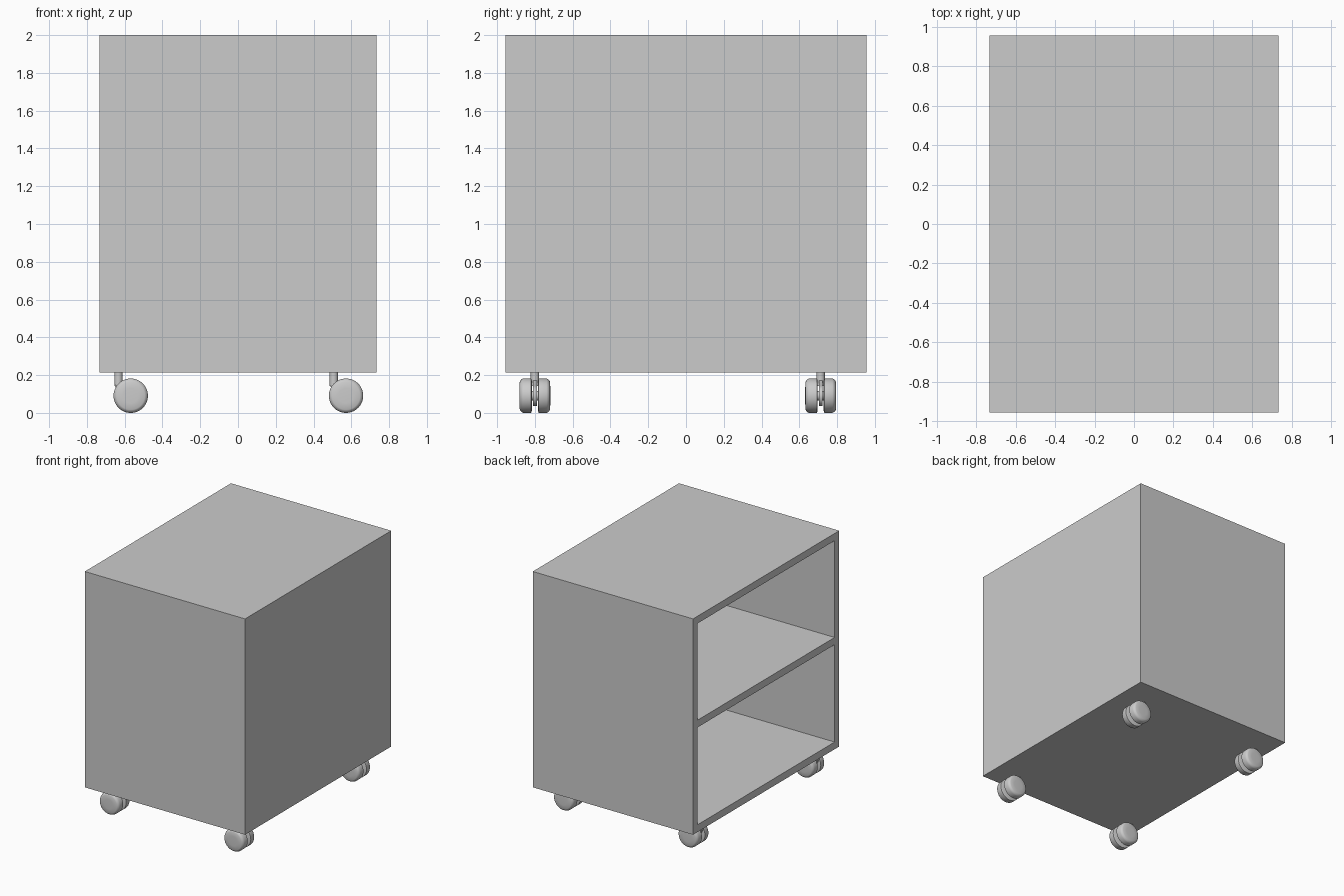
import bpy, bmesh
from math import cos, sin, radians, pi

if "Cube" in bpy.data.objects:
    bpy.data.objects.remove(bpy.data.objects["Cube"])

X, Y, T = 0.733, 0.955, 0.06      # half width, half length, board thickness
Z0, Z1 = 0.215, 2.0               # bottom and top of the cabinet
WR, WZ = 0.091, 0.091             # wheel radius and axle height


def finish(name, bm, smooth=False):
    bmesh.ops.recalc_face_normals(bm, faces=bm.faces[:])
    me = bpy.data.meshes.new(name)
    bm.to_mesh(me)
    bm.free()
    ob = bpy.data.objects.new(name, me)
    bpy.context.collection.objects.link(ob)
    if smooth:
        bpy.ops.object.select_all(action='DESELECT')
        ob.select_set(True)
        bpy.context.view_layer.objects.active = ob
        bpy.ops.object.shade_smooth_by_angle(angle=radians(35))
    return ob


def board(name, x0, x1, y0, y1, z0, z1):
    bm = bmesh.new()
    bmesh.ops.create_cube(bm, size=1)
    for v in bm.verts:
        v.co = ((x0 + x1) / 2 + v.co.x * (x1 - x0),
                (y0 + y1) / 2 + v.co.y * (y1 - y0),
                (z0 + z1) / 2 + v.co.z * (z1 - z0))
    return finish(name, bm)


def lathe_y(bm, profile, cx, cy, cz, n=48):
    """Closed solid of revolution about y from (radius, y) pairs."""
    rings = [[bm.verts.new((cx + r * cos(2 * pi * i / n), cy + y,
                            cz + r * sin(2 * pi * i / n))) for i in range(n)]
             for r, y in profile]
    for a, b in zip(rings, rings[1:]):
        for i in range(n):
            j = (i + 1) % n
            bm.faces.new((a[i], a[j], b[j], b[i]))
    bm.faces.new(rings[0])
    bm.faces.new(rings[-1])


# Cabinet boards, open on the -x side
yi = Y - T
board("top_board", -X, X, -Y, Y, Z1 - T, Z1)
board("front_panel", -X, X, -Y, -yi, Z0, Z1 - T)
board("rear_panel", -X, X, yi, Y, Z0, Z1 - T)
board("bottom_board", -X, X, -yi, yi, Z0, Z0 + T)
board("closed_side_panel", X - T, X, -yi, yi, Z0 + T, Z1 - T)
board("shelf", -X, X - T, -yi, yi, 1.08, 1.14)

# Twin-wheel casters, all trailing towards +x
wheel_profile = [(0.08, 0.016), (WR, 0.020), (WR, 0.062), (0.087, 0.070),
                 (0.080, 0.077), (0.074, 0.080), (0.04, 0.082)]


def caster(tag, cx, cy):
    # wheels
    for side, s in (("front", -1), ("rear", 1)):
        bm = bmesh.new()
        lathe_y(bm, [(r, s * y) for r, y in wheel_profile], cx, cy, WZ)
        finish(f"caster_wheel_{side}_{tag}", bm, True)
    # axle
    bm = bmesh.new()
    lathe_y(bm, [(0.025, -0.025), (0.025, 0.025)], cx, cy, WZ, 24)
    finish(f"caster_axle_{tag}", bm, True)
    # central fork plate reaching back to the stem
    pts = [(0.055 * cos(radians(a)), 0.055 * sin(radians(a)))
           for a in range(-150, 81, 10)]
    pts += [(-0.042, 0.08), (-0.087, 0.06)]
    bm = bmesh.new()
    f = bm.faces.new([bm.verts.new((cx + x, cy - 0.01, WZ + z)) for x, z in pts])
    ext = bmesh.ops.extrude_face_region(bm, geom=[f])
    bmesh.ops.translate(bm, vec=(0, 0.02, 0),
                        verts=[g for g in ext["geom"] if isinstance(g, bmesh.types.BMVert)])
    finish(f"caster_fork_{tag}", bm, True)
    # stem
    bm = bmesh.new()
    bmesh.ops.create_cone(bm, cap_ends=True, segments=32, radius1=0.022,
                          radius2=0.022, depth=Z0 - 0.142)
    bmesh.ops.translate(bm, vec=(cx - 0.065, cy, (Z0 + 0.142) / 2), verts=bm.verts[:])
    finish(f"caster_stem_{tag}", bm, True)


for xn, cx in (("left", -0.568), ("right", 0.572)):
    for yn, cy in (("front", -0.80), ("rear", 0.713)):
        caster(f"{yn}_{xn}", cx, cy)
